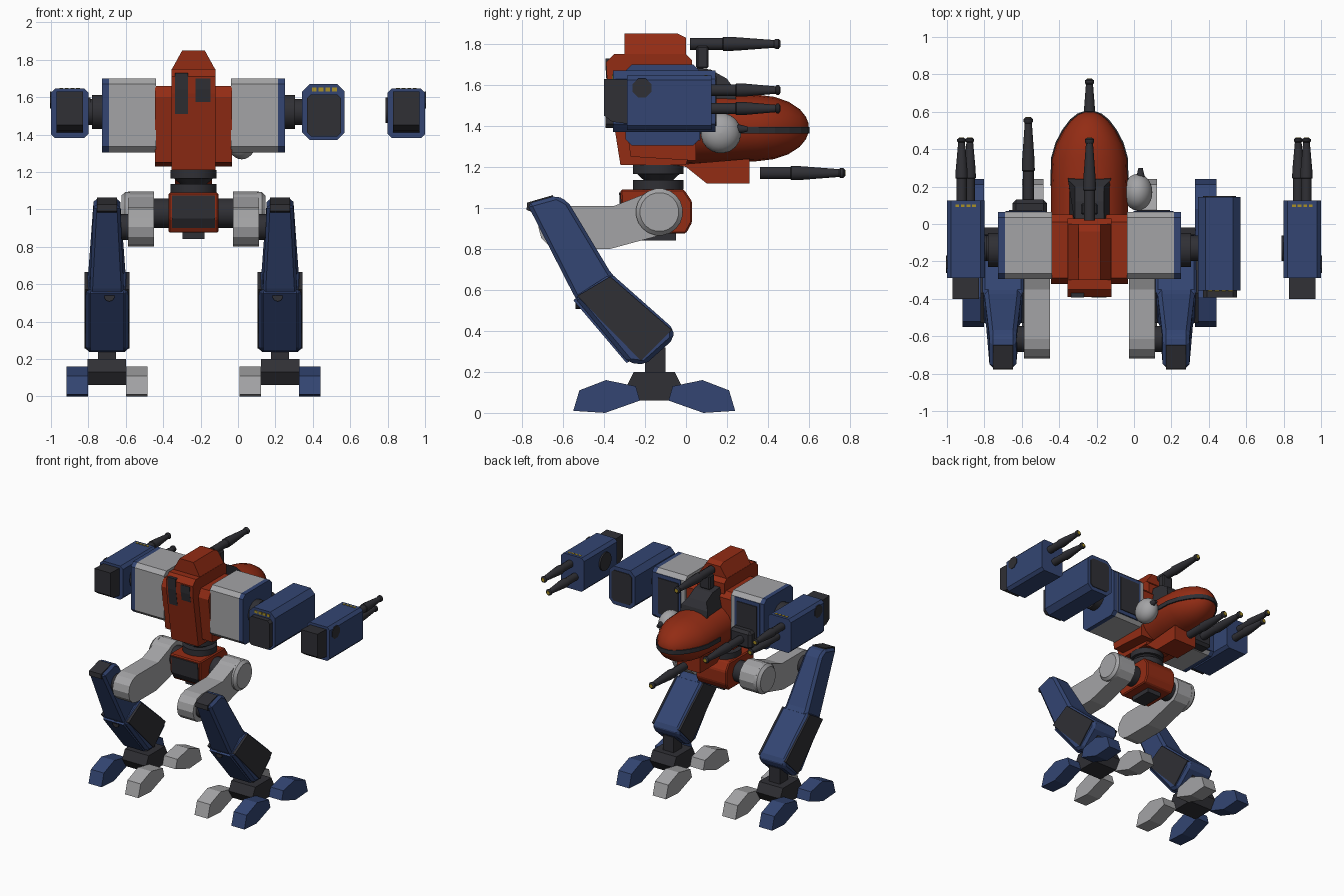
import bpy, bmesh, math
from mathutils import Matrix, Vector

if "Cube" in bpy.data.objects:
    bpy.data.objects.remove(bpy.data.objects["Cube"])

def material(name, rgb):
    m = bpy.data.materials.new(name)
    m.diffuse_color = (*rgb, 1)
    m.use_nodes = True
    m.node_tree.nodes["Principled BSDF"].inputs["Base Color"].default_value = m.diffuse_color
    return m

RED = material("rust red", (0.29, 0.025, 0.007))
BLUE = material("navy blue", (0.033, 0.06, 0.17))
GREY = material("light grey", (0.37, 0.37, 0.38))
DARK = material("dark metal", (0.029, 0.029, 0.035))
GOLD = material("yellow", (0.40, 0.28, 0.02))
M = -0.238                      # centre plane of the walker body

def finish(name, bm, mat, bevel=0, smooth=False):
    bmesh.ops.recalc_face_normals(bm, faces=bm.faces[:])
    if bevel:
        bmesh.ops.bevel(bm, geom=bm.edges[:], offset=bevel, segments=1, affect='EDGES')
    me = bpy.data.meshes.new(name)
    bm.to_mesh(me)
    bm.free()
    me.materials.append(mat)
    if smooth:
        me.polygons.foreach_set("use_smooth", [True] * len(me.polygons))
        me.set_sharp_from_angle(angle=math.radians(35))
    ob = bpy.data.objects.new(name, me)
    bpy.context.collection.objects.link(ob)
    return ob

def loft(name, rings, mat, bevel=0, smooth=False):
    bm = bmesh.new()
    vs = [[bm.verts.new(p) for p in r] for r in rings]
    n = len(vs[0])
    for a, b in zip(vs, vs[1:]):
        for i in range(n):
            bm.faces.new((a[i], a[(i + 1) % n], b[(i + 1) % n], b[i]))
    bm.faces.new(vs[0])
    bm.faces.new(vs[-1])
    return finish(name, bm, mat, bevel, smooth)

def prism(name, pts, x0, x1, mat, bevel=0, taper=None):
    """(y, z) profile extruded along x; taper(y, z) scales the width"""
    c = (x0 + x1) / 2
    t = taper or (lambda y, z: 1)
    return loft(name, [[(c + (x - c) * t(y, z), y, z) for y, z in pts] for x in (x0, x1)], mat, bevel)

def box(name, x0, x1, y0, y1, z0, z1, mat, bevel=0):
    return prism(name, [(y0, z0), (y1, z0), (y1, z1), (y0, z1)], x0, x1, mat, bevel)

def slab(name, pts, y0, y1, mat, bevel=0):
    """(x, z) profile extruded along y"""
    return loft(name, [[(x, y, z) for x, z in pts] for y in (y0, y1)], mat, bevel)

def turned(name, axis, centre, prof, mat, seg=20):
    """(distance, radius) profile turned around an axis"""
    u, v = {'X': ((0, 1, 0), (0, 0, 1)), 'Y': ((1, 0, 0), (0, 0, 1)), 'Z': ((1, 0, 0), (0, 1, 0))}[axis]
    u, v, c = Vector(u), Vector(v), Vector(centre)
    w = Vector([float(axis == a) for a in 'XYZ'])
    ang = [2 * math.pi * (i + 0.5) / seg for i in range(seg)]
    return loft(name, [[c + w * d + r * (math.cos(a) * u + math.sin(a) * v) for a in ang]
                       for d, r in prof], mat, 0, True)

def octagon(x0, x1, z0, z1, c):
    return [(x0 + c, z0), (x1 - c, z0), (x1, z0 + c), (x1, z1 - c),
            (x1 - c, z1), (x0 + c, z1), (x0, z1 - c), (x0, z0 + c)]

def barrel(name, x, y0, y1, z, r=0.036):
    L = y1 - y0
    turned(name, 'Y', (x, y0, z), [(0, r * .85), (L * .36, r * .85), (L * .37, r), (L * .5, r * .95),
           (L * .93, r * .55), (L * .95, r * .72), (L * .98, r * .72), (L, r * .45)], DARK, 12)
    turned(name + "_muzzle", 'Y', (x, y1 - .006, z), [(0, r * .42), (.008, r * .42)], GOLD, 10)

# --- torso ---
prism("torso_spine", [(-.32, 1.21), (0, 1.21), (.03, 1.3), (.03, 1.72), (0, 1.75), (-.35, 1.75),
                      (-.39, 1.71), (-.385, 1.62)], M - .117, M + .117, RED)
prism("torso_body", [(-.27, 1.25), (.05, 1.23), (.05, 1.62), (.01, 1.66), (-.29, 1.66), (-.32, 1.6)],
      M - .205, M + .205, RED)
prism("torso_cap", [(-.3, 1.75), (0, 1.75), (0, 1.83), (-.04, 1.85), (-.3, 1.85)], M - .1, M + .1, RED,
      taper=lambda y, z: 1.15 if z < 1.76 else .6)
prism("rear_vent_tall", [(-.370, 1.51), (-.39, 1.64), (-.393, 1.73), (-.35, 1.73), (-.35, 1.51)],
      M - .10, M - .03, DARK)
prism("rear_vent_short", [(-.377, 1.57), (-.39, 1.64), (-.393, 1.70), (-.35, 1.70), (-.35, 1.57)],
      M + .012, M + .092, DARK)

# --- rounded nose, stripe and canopy ---
outline = [(0, .205, .18), (.2, .205, .17), (.35, .2, .162), (.43, .177, .152), (.5, .14, .128),
           (.555, .098, .092), (.585, .06, .055), (.598, .025, .022)]
loft("nose", [[(M + w * math.cos(i * math.pi / 10), y, 1.39 + h * math.sin(i * math.pi / 10))
               for i in range(20)] for y, w, h in outline], RED, 0, True)
edge = [(w + .005, y + .005) for y, w, h in outline if y > .1]
rim = [(M + w, y) for w, y in edge] + [(M - w, y) for w, y in reversed(edge)]
loft("nose_stripe", [[(x, y, z) for x, y in rim] for z in (1.362, 1.395)], DARK)
prism("canopy", [(0, 1.5), (.25, 1.5), (.235, 1.58), (.20, 1.63), (.12, 1.675), (.03, 1.685), (0, 1.68)],
      M - .115, M + .115, DARK, taper=lambda y, z: 1 if z < 1.6 else .68)
prism("chin_block", [(-.05, 1.21), (.31, 1.24), (.31, 1.12), (.1, 1.12), (0, 1.2)], M - .1, M + .1, RED)
barrel("chin_gun", M, .36, .775, 1.17)
barrel("roof_gun", M, .02, .46, 1.80)
box("roof_gun_mount", M - .045, M + .045, .05, .11, 1.68, 1.79, DARK, .008)

# --- sensor ball and shoulder gun ---
turned("sensor_ball", 'X', (.02, .17, 1.365),
       [(.078 * math.sin(t), .098 * math.cos(t) + .001) for t in [math.pi * (k / 12 - .5) for k in range(13)]], GREY)
turned("sensor_probe", 'Y', (.035, .19, 1.385), [(0, .03), (.07, .022), (.11, .012)], DARK, 10)
box("side_gun_mount", -.65, -.465, .02, .13, 1.31, 1.45, DARK, .02)
barrel("side_gun", -.565, .12, .57, 1.38)

# --- waist and pelvis ---
turned("waist_ring", 'Z', (M, -.135, 0), [(1.165, .125), (1.21, .125)], DARK)
turned("waist_cone", 'Z', (M, -.135, 0), [(1.12, .055), (1.17, .11)], DARK)
turned("pelvis_ring", 'Z', (M, -.135, 0), [(1.09, .125), (1.135, .125)], DARK)
prism("pelvis", [(-.32, 1.09), (-.01, 1.09), (.03, 1.03), (.03, .93), (0, .875), (-.27, .875), (-.315, .95)],
      M - .133, M + .133, RED, .008)
prism("pelvis_panel", [(-.326, 1.075), (-.3, 1.075), (-.27, .9), (-.292, .9), (-.322, .95)],
      M - .115, M + .115, DARK)
box("pelvis_stub", M - .06, M + .06, -.23, -.05, .84, .88, DARK)

# --- parts on both sides ---
shin = [(-.775, 1.02), (-.63, 1.06), (-.575, 1.03), (-.365, .68), (-.07, .40), (-.2, .235), (-.28, .25), (-.54, .56)]
calf = [(-.545, .565), (-.365, .68), (-.06, .41), (-.06, .36), (-.2, .235), (-.28, .245)]
panel = [(-.53, .57), (-.37, .665), (-.07, .405), (-.22, .255)]
arc = [(-.615 + .105 * math.cos(a), .905 + .105 * math.sin(a)) for a in
       [math.radians(90 + 30 * k) for k in range(7)]]
hip = [(-.13 + .115 * math.cos(a), .98 + .115 * math.sin(a)) for a in
       [math.radians(-90 + 30 * k) for k in range(8)]]
ya = -.155                      # foot centre
toe = [(.09, .13), (.235, .16), (.365, .11), (.395, .01), (.24, 0), (.07, .06)]

for s, side in ((-1, "left"), (1, "right")):
    X = lambda d: M + s * d
    # shoulder pods
    pod = octagon(-.295, .065, 1.305, 1.70, .03)
    prism(side + "_shoulder", pod, X(.2), X(.453), GREY)
    prism(side + "_shoulder_trim", pod, X(.453), X(.488), BLUE)
    box(side + "_shoulder_frame", X(.235), X(.45), .06, .070, 1.33, 1.67, BLUE)
    box(side + "_shoulder_panel", X(.255), X(.43), .06, .076, 1.36, 1.64, DARK)
    turned(side + "_arm_joint", 'X', (M, -.14, 1.52), [(s * .48, .092), (s * .543, .092)], DARK)
    turned(side + "_arm_pin", 'X', (M, -.13, 1.52), [(s * .54, .07), (s * .59, .07)], DARK)
    # leg
    turned(side + "_hip_axle", 'X', (M, -.13, .98), [(s * .1, .08), (s * .215, .08)], DARK)
    prism(side + "_thigh", hip + [(-.21, 1.065), (-.35, 1.01)] + arc + [(-.37, .80)], X(.21), X(.35), GREY)
    turned(side + "_hip_cap", 'X', (M, -.13, .98), [(s * .34, .115), (s * .365, .115), (s * .385, .095)], GREY)
    turned(side + "_knee_pin", 'X', (M, -.615, .905), [(s * .34, .07), (s * .40, .07)], DARK)
    prism(side + "_shin", shin, X(.368), X(.558), BLUE, .018,
          lambda y, z: .75 if z > .9 else 1)
    prism(side + "_calf", calf, X(.347), X(.578), BLUE, .02)
    prism(side + "_calf_panel", panel, X(.341), X(.584), DARK, 0)
    slope = Vector((0, .84, -.54))
    prism(side + "_calf_cover_back", [(-.55, .55), (-.52, .57), (-.26, .26), (-.29, .243)], X(.375), X(.55), BLUE)
    prism(side + "_knee_plate", [(-.778, .99), (-.775, 1.026), (-.65, 1.062), (-.64, 1.04), (-.75, .98)],
          X(.41), X(.515), DARK)
    turned(side + "_calf_bolt", 'Y', (X(.45), -.54, .535), [(0, .028), (.05, .028)], DARK, 10)
    # foot
    box(side + "_ankle_post", X(.415), X(.51), -.2, -.1, .19, .32, DARK)
    prism(side + "_ankle", [(ya - .09, .06), (ya + .09, .06), (ya + .135, .13), (ya + .1, .2),
                            (ya - .1, .2), (ya - .135, .13)], X(.36), X(.567), DARK)
    for f, end in ((-1, "front"), (1, "back")):
        prof = [(ya + f * y, z) for y, z in toe]
        prism(f"{side}_{end}_outer_toe", prof, X(.565), X(.678), BLUE)
        prism(f"{side}_{end}_inner_toe", prof, X(.245), X(.36), GREY)
    # gun pods, set symmetrically about x = 0
    g = s * .9
    slab(side + "_gun_pod", octagon(g - .1, g + .1, 1.38, 1.645, .022), -.288, .125, BLUE)
    prism(side + "_gun_rear", [(-.4, 1.63), (-.28, 1.625), (-.28, 1.41), (-.36, 1.42), (-.4, 1.45)],
          g - .07, g + .07, DARK)
    turned(side + "_gun_hub", 'X', (s * .8, -.13, 1.53), [(0, .07), (-s * .012, .07)], DARK)
    turned(side + "_gun_port", 'X', (s * 1.0, -.215, 1.585), [(-.004, .05), (.004, .05)], DARK, 8)
    barrel(side + "_upper_barrel", g + s * .022, .12, .46, 1.575, .034)
    barrel(side + "_lower_barrel", g - s * .022, .12, .46, 1.485, .034)
    for k in range(4):
        box(f"{side}_gun_mark_{k}", g - .055 + k * .03, g - .035 + k * .03, .09, .105, 1.64, 1.648, GOLD)

# --- right forearm pod ---
slab("forearm_pod", octagon(.343, .57, 1.37, 1.67, .04), -.355, .145, BLUE)
slab("forearm_rear", octagon(.37, .55, 1.39, 1.615, .02), -.392, -.35, DARK)
slab("forearm_front", octagon(.37, .545, 1.4, 1.64, .02), .14, .15, DARK)
for k in range(4):
    box(f"forearm_mark_{k}", .395 + k * .036, .42 + k * .036, -.36, -.35, 1.63, 1.65, GOLD)
